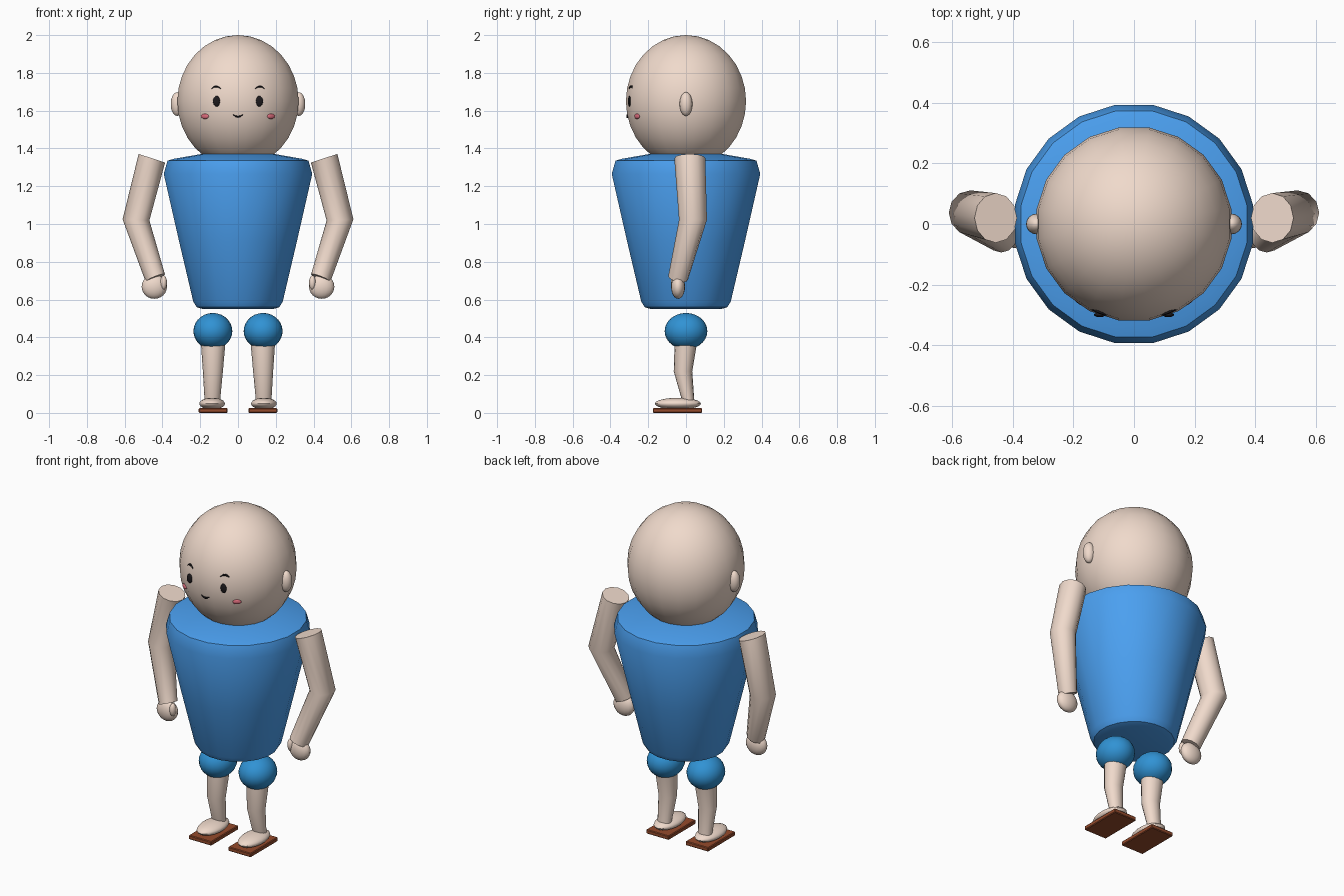
import bpy, bmesh, math
from mathutils import Vector, Matrix

if "Cube" in bpy.data.objects:
    bpy.data.objects.remove(bpy.data.objects["Cube"])


def material(name, rgb):
    m = bpy.data.materials.new(name)
    m.diffuse_color = (*rgb, 1)
    m.use_nodes = True
    m.node_tree.nodes["Principled BSDF"].inputs["Base Color"].default_value = m.diffuse_color
    return m


SKIN = material("skin", (0.87, 0.70, 0.60))
SHIRT = material("shirt_blue", (0.07, 0.35, 0.87))
SHORTS = material("shorts_blue", (0.03, 0.29, 0.66))
BROWN = material("sole_brown", (0.30, 0.07, 0.025))
BLACK = material("ink", (0.012, 0.01, 0.012))
PINK = material("blush", (0.70, 0.15, 0.20))


def finish(name, bm, mat, angle=40):
    bmesh.ops.recalc_face_normals(bm, faces=bm.faces)
    me = bpy.data.meshes.new(name)
    bm.to_mesh(me)
    bm.free()
    me.materials.append(mat)
    ob = bpy.data.objects.new(name, me)
    bpy.context.collection.objects.link(ob)
    bpy.ops.object.select_all(action='DESELECT')
    ob.select_set(True)
    bpy.context.view_layer.objects.active = ob
    bpy.ops.object.shade_smooth_by_angle(angle=math.radians(angle))
    return ob


def ellipsoid(name, c, r, mat, seg=20, rings=14, turn=0.0):
    bm = bmesh.new()
    bmesh.ops.create_uvsphere(bm, u_segments=seg, v_segments=rings, radius=1)
    bmesh.ops.transform(bm, verts=bm.verts, matrix=Matrix.Translation(c)
                        @ Matrix.Diagonal((*r, 1)) @ Matrix.Rotation(turn, 4, 'Z'))
    return finish(name, bm, mat)


def loft(name, stations, mat, sides, turn=0.0):
    """Capped skin over rings: each station is (centre, half-axis u, half-axis v)."""
    bm = bmesh.new()
    rings = []
    for c, u, v in stations:
        c, u, v = Vector(c), Vector(u), Vector(v)
        angles = [turn + 2 * math.pi * i / sides for i in range(sides)]
        rings.append([bm.verts.new(c + u * math.cos(a) + v * math.sin(a)) for a in angles])
    for a, b in zip(rings, rings[1:]):
        for i in range(sides):
            j = (i + 1) % sides
            bm.faces.new((a[i], a[j], b[j], b[i]))
    bm.faces.new(rings[0])
    bm.faces.new(rings[-1])
    return finish(name, bm, mat)


def stroke(name, x, z, half, bend):
    """Tapered ink line lying on the face."""
    st = []
    for t in (-1, -0.5, 0, 0.5, 1):
        px, pz = x + half * t, z + bend * (1 - t * t)
        w = 0.0055 * (1.1 - 0.6 * t * t)
        st.append(((px, head_front(px, pz), pz), (0, w, 0), (0, 0, w)))
    return loft(name, st, BLACK, 6)


# head
HEAD_C, HEAD_R = (0, 0, 1.65), (0.325, 0.322, 0.35)
TURN = math.pi / 20


def head_front(x, z):
    k = 1 - (x / HEAD_R[0]) ** 2 - ((z - HEAD_C[2]) / HEAD_R[2]) ** 2
    return -HEAD_R[1] * math.sqrt(k) * 0.992


ellipsoid("head", HEAD_C, HEAD_R, SKIN, 20, 16, TURN)

# torso
profile = [(0.19, 0.55), (0.222, 0.56), (0.24, 0.59), (0.315, 0.905),
           (0.398, 1.265), (0.378, 1.335), (0.345, 1.345), (0.17, 1.375)]
loft("torso", [((0, 0, z), (r, 0, 0), (0, r, 0)) for r, z in profile], SHIRT, 20, TURN)

# mouth
stroke("mouth", 0, 1.578, 0.026, -0.011)

for side, s in (("left", 1), ("right", -1)):
    # face and ears
    ellipsoid(side + "_ear", (s * 0.322, 0, 1.635), (0.034, 0.034, 0.063), SKIN, 16, 12)
    ellipsoid(side + "_eye", (s * 0.113, head_front(0.113, 1.65), 1.65),
              (0.019, 0.008, 0.028), BLACK, 16, 10)
    stroke(side + "_eyebrow", s * 0.116, 1.717, 0.025, 0.012)
    cheek = ellipsoid(side + "_cheek", (0, 0, 0), (0.024, 0.008, 0.014), PINK, 16, 10)
    cheek.location = (s * 0.175, head_front(0.175, 1.57), 1.57)
    cheek.rotation_euler.z = s * math.radians(32)

    # arm
    loft(side + "_arm", [
        ((s * 0.456, 0.02, 1.348), (s * 0.070, 0, 0.023), (0, 0.082, 0)),
        ((s * 0.540, 0.037, 1.022), (s * 0.071, 0, 0.003), (0, 0.074, 0)),
        ((s * 0.438, -0.042, 0.714), (s * 0.051, 0, -0.02), (0, 0.052, -0.01))], SKIN, 12)
    # hand
    ellipsoid(side + "_hand", (s * 0.443, -0.042, 0.668), (0.067, 0.037, 0.064), SKIN, 16, 12)
    ellipsoid(side + "_thumb", (s * 0.394, -0.06, 0.69), (0.018, 0.02, 0.038), SKIN, 12, 8)

    # leg
    ellipsoid(side + "_shorts_leg", (s * 0.133, 0.0, 0.433), (0.103, 0.113, 0.096), SHORTS, 20, 14)
    loft(side + "_shin", [
        ((s * 0.131, 0.003, 0.41), (0.068, 0, 0), (0, 0.062, 0)),
        ((s * 0.133, -0.016, 0.22), (0.053, 0, 0), (0, 0.049, 0)),
        ((s * 0.136, 0.014, 0.05), (0.040, 0, 0), (0, 0.031, 0))], SKIN, 16)
    # foot
    ellipsoid(side + "_foot", (s * 0.137, -0.043, 0.049), (0.069, 0.122, 0.031), SKIN, 18, 12)
    # sole
    bm = bmesh.new()
    bmesh.ops.create_cube(bm, size=1)
    bmesh.ops.transform(bm, verts=bm.verts, matrix=Matrix.Translation((s * 0.132, -0.045, 0.0125))
                        @ Matrix.Diagonal((0.152, 0.26, 0.025, 1)))
    bmesh.ops.bevel(bm, geom=bm.edges[:], offset=0.004, segments=1, affect='EDGES')
    finish(side + "_sole", bm, BROWN, 20)
